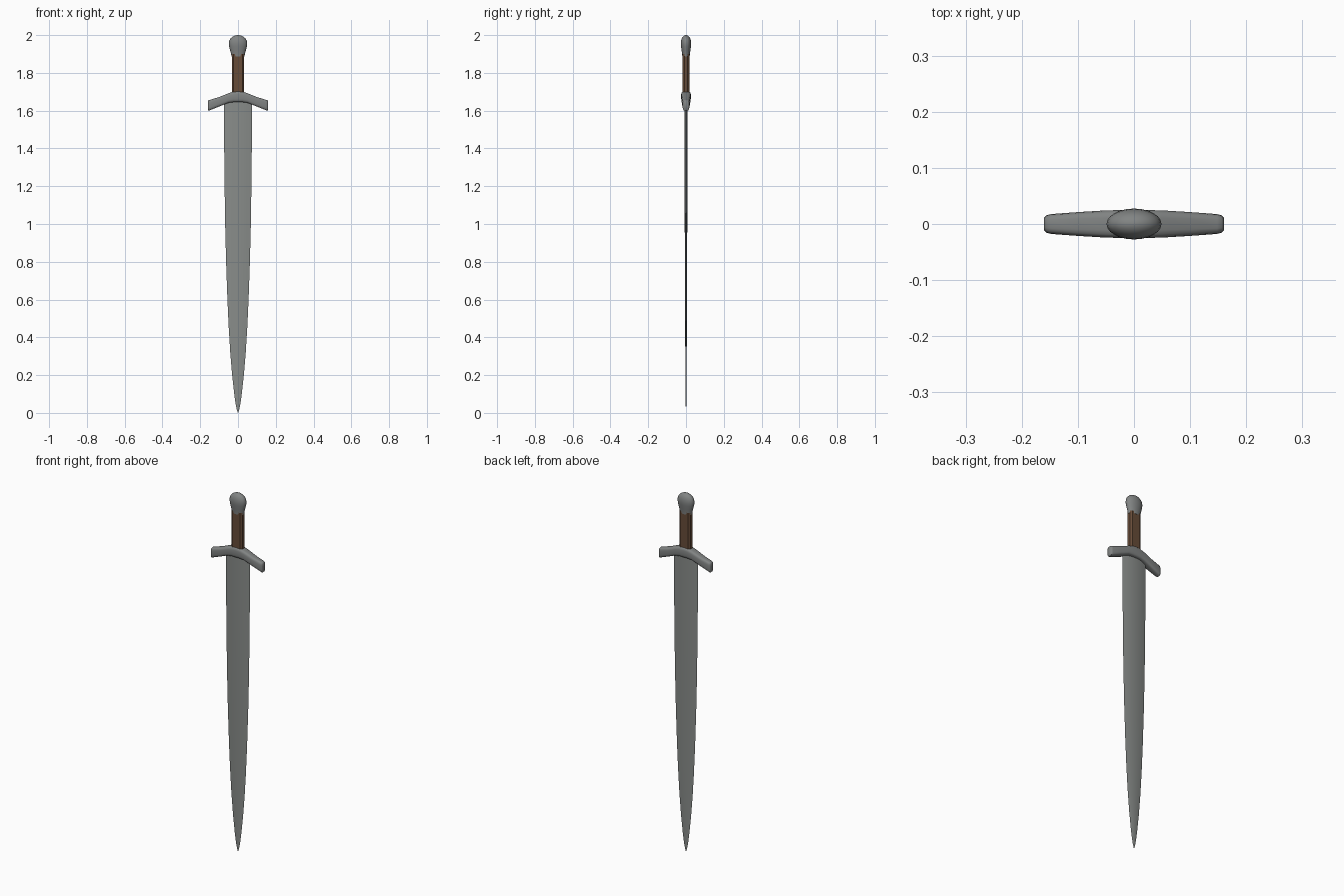
import bpy, bmesh, math
from mathutils import Vector

if "Cube" in bpy.data.objects:
    bpy.data.objects.remove(bpy.data.objects["Cube"])


def material(name, rgb):
    m = bpy.data.materials.new(name)
    m.diffuse_color = (*rgb, 1)
    m.use_nodes = True
    m.node_tree.nodes["Principled BSDF"].inputs["Base Color"].default_value = m.diffuse_color
    return m


blade_steel = material("blade_steel", (0.25, 0.265, 0.255))
fitting_steel = material("fitting_steel", (0.22, 0.23, 0.228))
leather = material("brown_leather", (0.135, 0.072, 0.04))


def loft(name, rings, mat, angle):
    """Skin a list of equal-length rings and cap both ends."""
    bm = bmesh.new()
    vs = [[bm.verts.new(p) for p in r] for r in rings]
    n = len(vs[0])
    for a, b in zip(vs, vs[1:]):
        for i in range(n):
            j = (i + 1) % n
            bm.faces.new((a[i], a[j], b[j], b[i]))
    bm.faces.new(vs[0][::-1])
    bm.faces.new(vs[-1])
    bmesh.ops.recalc_face_normals(bm, faces=bm.faces)
    me = bpy.data.meshes.new(name)
    bm.to_mesh(me)
    bm.free()
    me.materials.append(mat)
    ob = bpy.data.objects.new(name, me)
    bpy.context.collection.objects.link(ob)
    bpy.ops.object.select_all(action='DESELECT')
    ob.select_set(True)
    bpy.context.view_layer.objects.active = ob
    bpy.ops.object.shade_smooth_by_angle(angle=math.radians(angle))
    return ob


def oval(rx, ry, n, power=1.0):
    """Superellipse section: power below 1 makes it boxier."""
    pts = []
    for i in range(n):
        t = 2 * math.pi * (i + 0.5 * (power < 1)) / n
        c, s = math.cos(t), math.sin(t)
        pts.append((rx * math.copysign(abs(c) ** power, c),
                    ry * math.copysign(abs(s) ** power, s)))
    return pts


# blade: lens section, (height, half width, half thickness)
blade = [(0.008, 0.001, 0.0006), (0.02, 0.007, 0.001), (0.05, 0.013, 0.0017),
         (0.1, 0.020, 0.0023), (0.2, 0.031, 0.003), (0.32, 0.041, 0.0038),
         (0.45, 0.049, 0.0045), (0.6, 0.056, 0.005), (0.8, 0.063, 0.006),
         (1.0, 0.068, 0.0068), (1.2, 0.071, 0.0075), (1.4, 0.073, 0.008),
         (1.66, 0.073, 0.0085)]
rings = []
for z, w, t in blade:
    us = [-1 + 2 * i / 8 for i in range(9)]
    front = [(w * u, -t * (1 - u * u), z) for u in us]
    back = [(w * u, t * (1 - u * u), z) for u in us[-2:0:-1]]
    rings.append(front + back)
rings[0] = [(x, y, 0.0) for x, y, z in rings[0]]
loft("blade", rings, blade_steel, 50)

# guard: drooping bar, right half (x, top z, bottom z, half depth), mirrored
half = [(0.0, 1.703, 1.645, 0.025), (0.025, 1.700, 1.645, 0.0245),
        (0.05, 1.692, 1.642, 0.024), (0.10, 1.672, 1.622, 0.021),
        (0.148, 1.657, 1.603, 0.0175), (0.156, 1.655, 1.600, 0.0155),
        (0.16, 1.650, 1.604, 0.011)]
guard = [(-x, a, b, d) for x, a, b, d in half[:0:-1]] + half
rings = [[(x, y, (a + b) / 2 + z) for y, z in oval(d * 1.02, (a - b) / 2 * 1.02, 16, 0.5)]
         for x, a, b, d in guard]
loft("crossguard", rings, fitting_steel, 45)

# grip: flattened wrap with bevelled corners
section = [(0.033, 0.009), (0.024, 0.018), (-0.024, 0.018), (-0.033, 0.009),
           (-0.033, -0.009), (-0.024, -0.018), (0.024, -0.018), (0.033, -0.009)]
loft("grip", [[(x, y, z) for x, y in section] for z in (1.68, 1.90)], leather, 30)

# pommel: flattened pear, (height, half width, half depth)
pommel = [(1.888, 0.035, 0.0195), (1.90, 0.0365, 0.0205), (1.92, 0.042, 0.0235),
          (1.94, 0.047, 0.0262), (1.955, 0.049, 0.0275), (1.97, 0.0465, 0.026),
          (1.982, 0.040, 0.0225), (1.992, 0.029, 0.0165), (1.998, 0.016, 0.009),
          (2.0, 0.003, 0.002)]
loft("pommel", [[(x, y, z) for x, y in oval(w, d, 24)] for z, w, d in pommel],
     fitting_steel, 50)
